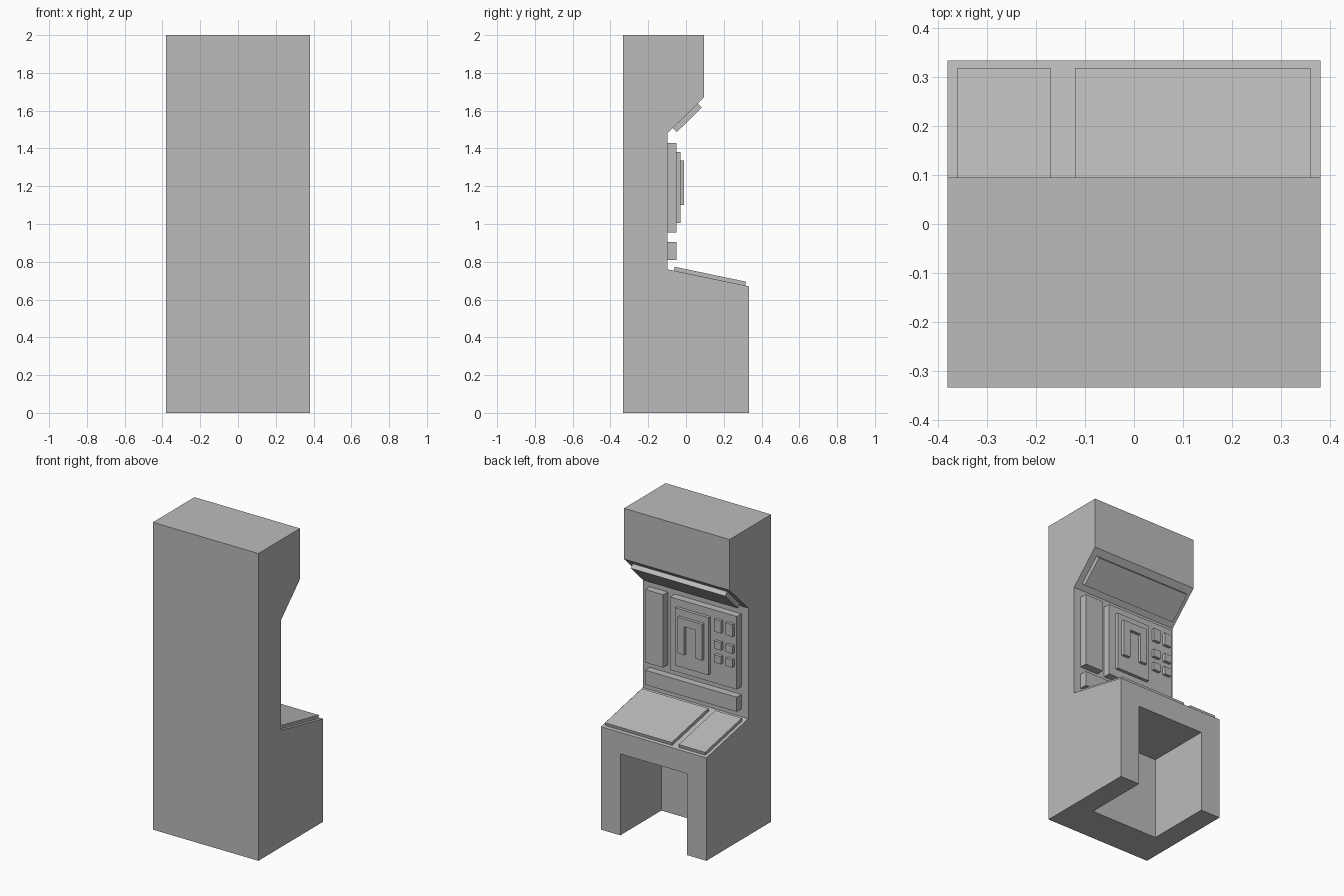
import bpy, bmesh
from mathutils import Vector

old = bpy.data.objects.get("Cube")
if old:
    bpy.data.objects.remove(old, do_unlink=True)

# single plain grey
grey = bpy.data.materials.new("plain_grey")
grey.use_nodes = True
grey.diffuse_color = (0.5, 0.5, 0.5, 1)
grey.node_tree.nodes["Principled BSDF"].inputs["Base Color"].default_value = (0.5, 0.5, 0.5, 1)

X, Y, Z = Vector((1, 0, 0)), Vector((0, 1, 0)), Vector((0, 0, 1))


def extrude(name, outline, origin, u, v, depth):
    """Draw an outline in the u, v plane and extrude it along u x v."""
    bm = bmesh.new()
    base = bm.faces.new([bm.verts.new(origin + u * a + v * b) for a, b in outline])
    geom = bmesh.ops.extrude_face_region(bm, geom=[base])["geom"]
    moved = [g for g in geom if isinstance(g, bmesh.types.BMVert)]
    bmesh.ops.translate(bm, verts=moved, vec=u.cross(v) * depth)
    bmesh.ops.recalc_face_normals(bm, faces=bm.faces)
    mesh = bpy.data.meshes.new(name)
    bm.to_mesh(mesh)
    bm.free()
    mesh.materials.append(grey)
    obj = bpy.data.objects.new(name, mesh)
    bpy.context.collection.objects.link(obj)
    return obj


def plate(name, x0, x1, v0, v1, origin, v, depth):
    """Rectangular plate on a surface that rises along v, facing the user side."""
    return extrude(name, [(-x1, v0), (-x0, v0), (-x0, v1), (-x1, v1)], origin, -X, v, depth)


# cabinet body from its side profile
desk_front, desk_back = (0.333, 0.67), (-0.098, 0.76)
hood_back, hood_front = (-0.098, 1.48), (0.095, 1.67)
profile = [(-0.333, 0), (0.333, 0), desk_front, desk_back,
           hood_back, hood_front, (0.095, 2), (-0.333, 2)]
body = extrude("cabinet_body", profile, X * -0.38, Y, Z, 0.76)

# knee space cut through the desk front and the floor
cutter = plate("knee_space_cutter", -0.24, 0.24, -0.1, 0.53, Y * -0.09, Z, 0.6)
cutter.hide_render = True
cutter.hide_set(True)
cut = body.modifiers.new("knee_space", 'BOOLEAN')
cut.operation = 'DIFFERENCE'
cut.solver = 'EXACT'
cut.object = cutter
bpy.context.view_layer.objects.active = body
bpy.ops.object.modifier_apply(modifier=cut.name)
bpy.data.objects.remove(cutter, do_unlink=True)

# desk plates lying on the slope
start = Vector((0, *desk_front))
slope = Vector((0, *desk_back)) - start
reach = slope.length
slope.normalize()
for name, x0, x1 in (("desk_plate_large", -0.12, 0.36), ("desk_plate_small", -0.36, -0.17)):
    plate(name, x0, x1, 0.02, reach - 0.035, start, slope, 0.021)

# light panel under the hood
start = Vector((0, *hood_back))
slope = (Vector((0, *hood_front)) - start).normalized()
plate("hood_panel", -0.34, 0.34, 0.04, 0.225, start, slope, 0.03)

# raised panels on the upright wall
wall = Y * -0.098
plate("wall_strip", -0.33, 0.33, 0.81, 0.905, wall, Z, 0.048)
plate("wall_panel_narrow", 0.20, 0.33, 0.955, 1.43, wall, Z, 0.048)
plate("wall_panel_wide", -0.33, 0.15, 0.955, 1.43, wall, Z, 0.048)

# instrument plate with its arch-shaped handle
front = Y * -0.05
plate("instrument_plate", -0.14, 0.10, 1.005, 1.38, front, Z, 0.02)
arch = [(-0.09, 0), (-0.04, 0), (-0.04, 0.185), (0.04, 0.185),
        (0.04, 0), (0.09, 0), (0.09, 0.235), (-0.09, 0.235)]
extrude("arch_handle", arch, Vector((-0.02, -0.03, 1.10)), -X, Z, 0.02)

# two columns of three buttons
for column, x in enumerate((-0.23, -0.313)):
    for row, (z0, z1) in enumerate(((1.30, 1.38), (1.19, 1.24), (1.10, 1.15))):
        plate(f"button_{column + 1}_{row + 1}", x, x + 0.05, z0, z1, front, Z, 0.02)
